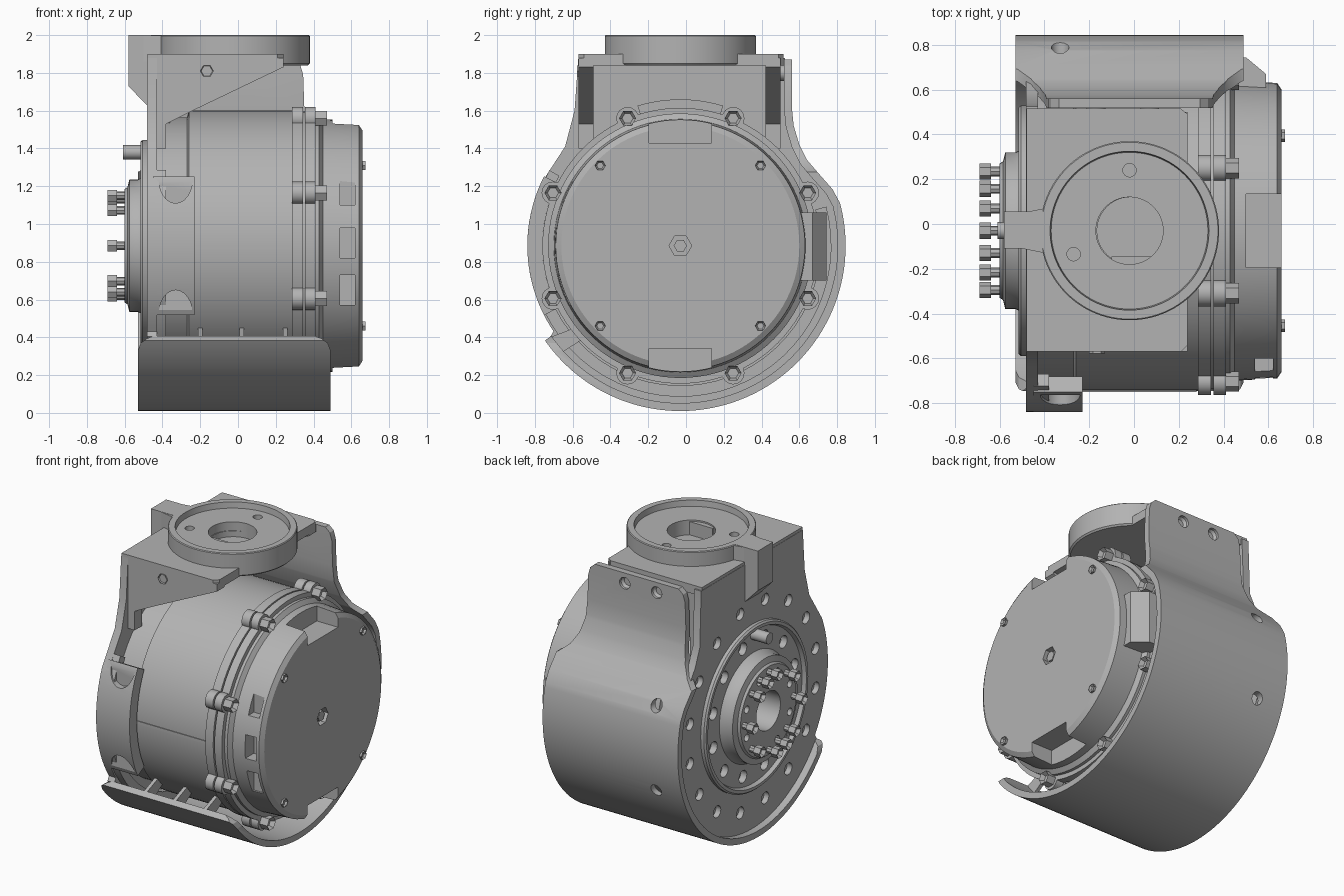
import bpy, bmesh, math
from mathutils import Vector

if "Cube" in bpy.data.objects:
    bpy.data.objects.remove(bpy.data.objects["Cube"])

grey = bpy.data.materials.new("Machined grey")
grey.use_nodes = True
COLOUR = (0.45, 0.45, 0.45, 1)
grey.diffuse_color = COLOUR
grey.node_tree.nodes["Principled BSDF"].inputs["Base Color"].default_value = COLOUR

CY, CZ = -0.03, 0.885          # motor axis, running along x
TAU = math.tau


def place(axis, t, a, b):
    return {"x": (t, a, b), "y": (a, t, b), "z": (a, b, t)}[axis]


def smooth(ob):
    bpy.ops.object.select_all(action="DESELECT")
    ob.select_set(True)
    bpy.context.view_layer.objects.active = ob
    bpy.ops.object.shade_smooth_by_angle(angle=math.radians(30))


def finish(name, bm):
    bmesh.ops.remove_doubles(bm, verts=bm.verts, dist=0.0001)
    bmesh.ops.recalc_face_normals(bm, faces=bm.faces)
    mesh = bpy.data.meshes.new(name)
    bm.to_mesh(mesh)
    bm.free()
    mesh.materials.append(grey)
    ob = bpy.data.objects.new(name, mesh)
    bpy.context.collection.objects.link(ob)
    smooth(ob)
    return ob


def add_prism(bm, pts, axis, lo, hi):
    ends = [[bm.verts.new(place(axis, t, *p)) for p in pts] for t in (lo, hi)]
    for i in range(len(pts)):
        j = (i + 1) % len(pts)
        bm.faces.new((ends[0][i], ends[0][j], ends[1][j], ends[1][i]))
    return [bm.faces.new(e) for e in ends]


def prism(name, pts, axis, lo, hi):
    bm = bmesh.new()
    add_prism(bm, pts, axis, lo, hi)
    return finish(name, bm)


def box(name, x, y, z):
    return prism(name, [(y[0], z[0]), (y[1], z[0]), (y[1], z[1]), (y[0], z[1])], "x", *x)


def circle(a, b, r, n=24):
    return [(a + r * math.cos(TAU * i / n), b + r * math.sin(TAU * i / n)) for i in range(n)]


def polar(r, deg):
    return CY + r * math.cos(math.radians(deg)), CZ + r * math.sin(math.radians(deg))


def arc(r, start, end, n=40):
    return [polar(r, start + (end - start) * i / n) for i in range(n + 1)]


def rods(name, centres, r, axis, lo, hi, n=16, socket=0):
    """Several cylinders in one mesh, with optional sunk sockets on the far end."""
    bm = bmesh.new()
    for c in centres:
        caps = add_prism(bm, circle(*c, r, n), axis, lo, hi)
        if socket:
            bmesh.ops.recalc_face_normals(bm, faces=bm.faces)
            bmesh.ops.inset_region(bm, faces=[caps[1]], thickness=r * 0.35)
            shift = Vector(place(axis, math.copysign(socket, lo - hi), 0, 0))
            bmesh.ops.translate(bm, verts=caps[1].verts, vec=shift)
    return finish(name, bm)


def lathe(name, profile, axis="x", centre=(CY, CZ), closed=False, n=96):
    """Turn (distance along axis, radius) points about an axis."""
    bm = bmesh.new()
    rings = [[bm.verts.new(place(axis, t, *p)) for p in circle(*centre, r, n)] for t, r in profile]
    for k in range(len(rings) if closed else len(rings) - 1):
        a, b = rings[k], rings[(k + 1) % len(rings)]
        for i in range(n):
            j = (i + 1) % n
            bm.faces.new((a[i], a[j], b[j], b[i]))
    return finish(name, bm)


def cut(target, *cutters):
    for cutter in cutters:
        mod = target.modifiers.new("cut", "BOOLEAN")
        mod.operation, mod.solver, mod.object = "DIFFERENCE", "EXACT", cutter
        bpy.context.view_layer.objects.active = target
        bpy.ops.object.modifier_apply(modifier=mod.name)
        bpy.data.objects.remove(cutter)
    smooth(target)


def ring_points(r, count, start):
    return [polar(r, start + 360 * k / count) for k in range(count)]


# Motor can with its side ridge
lathe("motor_can", [(-0.435, 0), (-0.435, 0.68), (-0.27, 0.68), (-0.26, 0.715), (0.3, 0.715), (0.3, 0)])
box("can_ridge", (-0.24, 0.28), (-0.75, -0.7), (0.87, 0.89))

# Two scalloped flanges clamped by eight bolts
bolts = ring_points(0.73, 8, 22.5)
for label, lo, hi in (("inner", 0.285, 0.345), ("outer", 0.355, 0.41)):
    lathe(label + "_flange", [(lo, 0), (lo, 0.73), (hi, 0.73), (hi, 0)])
    rods(label + "_flange_lugs", bolts, 0.06, "x", lo, hi)
lathe("flange_gasket", [(0.34, 0), (0.34, 0.71), (0.36, 0.71), (0.36, 0)])
rods("flange_bolts", bolts, 0.045, "x", 0.4, 0.47, n=6, socket=0.03)

# End cover with pockets, side lug and screws
cover = lathe("end_cover", [(0.4, 0), (0.4, 0.7), (0.43, 0.7), (0.45, 0.67), (0.64, 0.66), (0.66, 0.63), (0.66, 0)])
cut(cover,
    box("top_pocket", (0.5, 0.8), (CY - 0.165, CY + 0.165), (1.43, 1.7)),
    box("bottom_pocket", (0.5, 0.8), (CY - 0.165, CY + 0.165), (0.1, 0.34)),
    *[box("side_window", (0.54, 0.62), (-0.8, -0.6), (z - 0.08, z + 0.08)) for z in (0.65, 0.9, 1.18)],
    rods("centre_recess", [(CY, CZ)], 0.06, "x", 0.62, 0.8, n=6))
prism("cover_side_lug", [(0.41, 0.55), (0.41, 0.745), (0.5, 0.745), (0.59, 0.67), (0.59, 0.55)], "z", 0.7, 1.06)
rods("cover_screws", ring_points(0.6, 4, 45), 0.028, "x", 0.64, 0.675, n=6, socket=0.015)
rods("centre_screw", [(CY, CZ)], 0.035, "x", 0.61, 0.65, n=6)

# Bracket back plate and rim
outline = ([(0.525, 1.88), (-0.57, 1.88), (-0.59, 1.6), (-0.64, 1.41)] + arc(0.81, 157, 214, 24)
           + arc(0.84, 215, 375, 60) + [(0.68, 1.25), (0.59, 1.38), (0.54, 1.5)])
plate = prism("bracket_plate", outline, "x", -0.482, -0.43)
cut(plate, rods("plate_opening", [(CY, CZ)], 0.54, "x", -0.7, -0.3, n=96),
    rods("plate_holes", ring_points(0.69, 16, 11.25), 0.04, "x", -0.7, -0.445))
prism("bracket_rim", arc(0.80, 150, 375) + arc(0.74, 375, 150), "x", -0.45, -0.38)
prism("plate_top_boss", arc(0.775, 73, 107, 12) + arc(0.66, 107, 73, 12), "x", -0.45, -0.36)
band = prism("bracket_side_band", arc(0.81, 153, 207, 20) + arc(0.73, 207, 153, 20), "x", -0.45, -0.23)
for z, s in ((1.24, -1), (0.52, 1)):
    scoop = [(-0.33 + 0.09 * math.cos(a * TAU / 24), z + s * 0.13 * math.sin(a * TAU / 24)) for a in range(13)]
    cut(band, prism("band_scoop", scoop + [(-0.42, z - s * 0.1), (-0.24, z - s * 0.1)], "y", -1, -0.765))

# Bracket top plate and side gussets
gusset = [(-0.47, 1.88), (0.24, 1.88), (0.24, 1.83), (-0.24, 1.6), (-0.38, 1.53), (-0.38, 1.4), (-0.47, 1.4)]
prism("front_gusset", gusset, "y", -0.57, -0.49)
prism("back_gusset", gusset, "y", 0.42, 0.5)
rods("gusset_screw", [(-0.165, 1.81)], 0.035, "y", -0.54, -0.578, n=6, socket=0.02)
top = prism("bracket_top", [(-0.48, -0.57), (0.21, -0.57), (0.24, -0.54), (0.24, 0.49), (0.21, 0.515), (-0.48, 0.515)], "z", 1.84, 1.9)
cut(top, rods("top_bore", [(-0.015, CY)], 0.15, "z", 1.86, 2.1, n=48))

# Round mounting socket with side arm
socket = lathe("mount_socket", [(1.84, 0.15), (1.84, 0.39), (1.85, 0.4), (1.995, 0.4), (2.0, 0.395), (2.0, 0.355),
                                (1.96, 0.35), (1.96, 0.15)], "z", (-0.02, CY), closed=True)
cut(socket, rods("socket_holes", [(-0.02, 0.24), (-0.27, -0.135)], 0.03, "z", 1.91, 2.1))
box("bore_flat", (-0.1, 0.1), (-0.18, -0.145), (1.85, 1.95))
prism("mount_arm", [(-0.58, 2), (-0.385, 2), (-0.385, 1.85), (-0.45, 1.84), (-0.465, 1.61), (-0.58, 1.73)], "y", -0.11, 0.055)
for s in (-1, 1):
    prism("arm_fillet", [(-0.5, -0.03 + s * 0.08), (-0.4, -0.03 + s * 0.1), (-0.36, -0.03 + s * 0.18), (-0.38, -0.03)], "z", 1.86, 1.998)

# Output hub with screw ring and dowel
hub = lathe("output_hub", [(-0.425, 0.56), (-0.505, 0.56), (-0.516, 0.55), (-0.516, 0.53), (-0.49, 0.52),
                           (-0.49, 0.37), (-0.53, 0.35), (-0.575, 0.35), (-0.585, 0.31), (-0.6, 0.3),
                           (-0.6, 0.13), (-0.425, 0.13)], closed=True)
cut(hub, rods("hub_holes", ring_points(0.45, 12, 15), 0.042, "x", -0.7, -0.445),
    rods("hub_inner_holes", ring_points(0.25, 8, 22.5), 0.025, "x", -0.7, -0.56))
screws = ring_points(0.265, 8, 0) + [polar(0.265, 68), polar(0.265, 248)]
rods("hub_screws", screws, 0.022, "x", -0.58, -0.65, n=8)
rods("hub_screw_heads", screws, 0.036, "x", -0.64, -0.69, n=6, socket=0.025)
rods("dowel", [(CY, 1.38)], 0.038, "x", -0.47, -0.61)

# Wrapped guard with mounting tab
outer = arc(0.875, 215, 375, 80) + [(0.775, 1.185), (0.70, 1.27), (0.64, 1.34), (0.60, 1.42), (0.57, 1.52), (0.56, 1.62), (0.56, 1.87)]
inner = []
for i, p in enumerate(outer):
    a, b = Vector(outer[max(i - 1, 0)]), Vector(outer[min(i + 1, len(outer) - 1)])
    d = (b - a).normalized()
    inner.append((p[0] - d.y * 0.042, p[1] + d.x * 0.042))
guard = prism("guard", outer + inner[::-1], "x", -0.53, 0.49)
tab = [(0.6, 1.24), (0.5, 1.28), (0.44, 1.33), (0.4, 1.4), (0.375, 1.5), (0.365, 1.79), (0.35, 1.84), (0.31, 1.875), (0.31, 2), (0.6, 2)]
tip = [(0.53, 0.3), (0.51, 0.33), (0.495, 0.37), (0.46, 0.395), (0.43, 0.405), (0.43, 0.5), (0.53, 0.5)]
for s in (-1, 1):
    cut(guard, prism("tab_cut", [(s * x - 0.02, z) for x, z in tab], "y", 0.3, 1),
        prism("tip_cut", [(s * x - 0.02, z) for x, z in tip], "y", -1, -0.5))
tab_points = [(0.07, 1.8), (-0.17, 1.8)]
cut(guard, rods("tab_holes", tab_points, 0.04, "y", 0.4, 0.7),
    rods("guard_holes", [(-0.33, 1.16), (-0.33, 0.585)], 0.04, "y", 0.6, 1))
rods("tab_screws", tab_points, 0.042, "y", 0.5, 0.545, socket=0.02)

# Ribs between guard and can
for x in (-0.2, 0.02, 0.25):
    prism("guard_rib", arc(0.85, 215, 222, 6) + arc(0.7, 224, 218, 6), "x", x - 0.012, x + 0.012)
